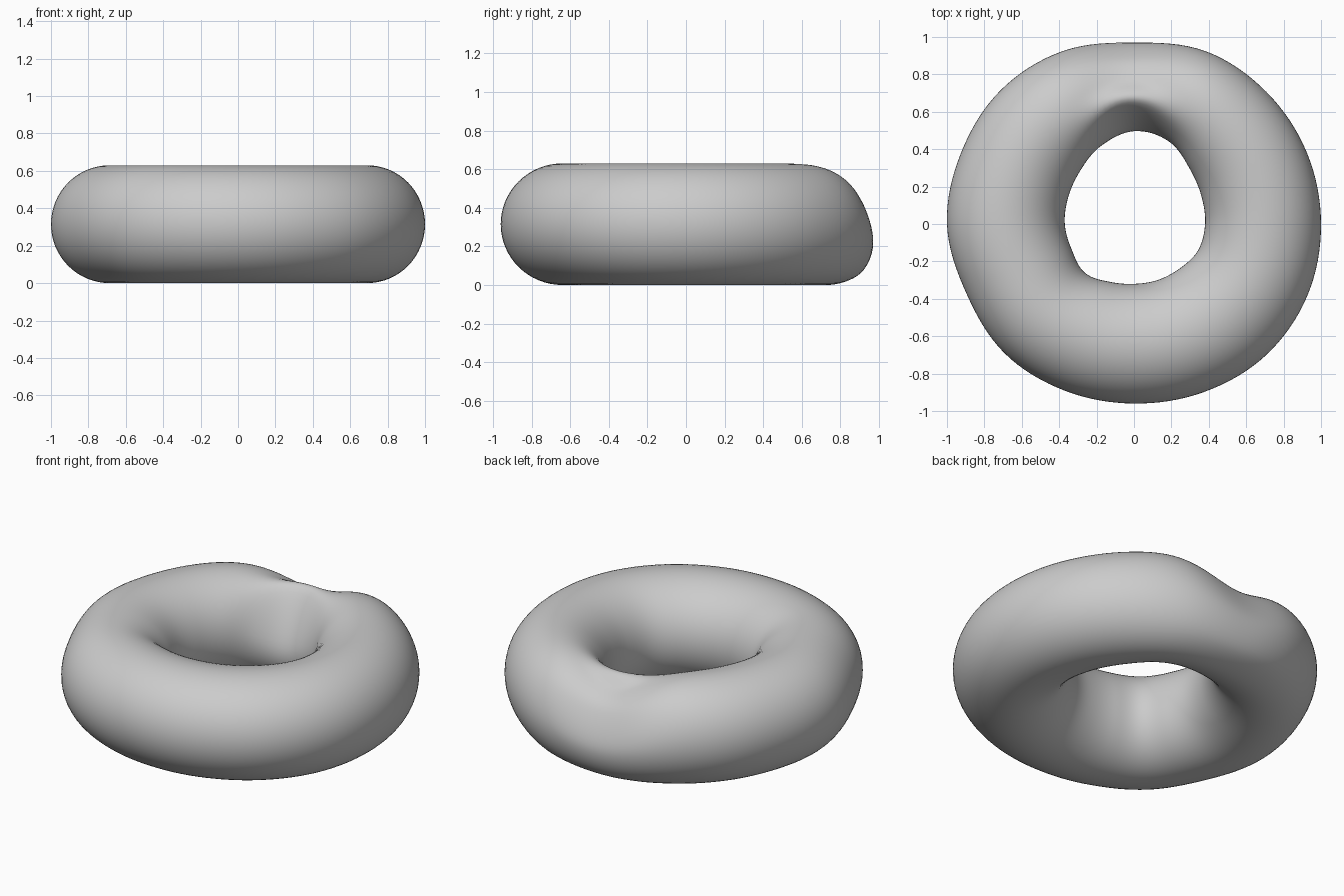
import bpy, bmesh
from math import sin, cos, pi, exp, floor

if "Cube" in bpy.data.objects:
    bpy.data.objects.remove(bpy.data.objects["Cube"])

HEIGHT = 0.63
N_RING, N_TUBE = 128, 64

# outer and inner radius, every 22.5 degrees starting at +x
outer = [1.0, 1.0, 1.0, 1.0, .97, 1.0, 1.01, 1.0,
         1.0, .97, .978, .965, .96, .973, .995, 1.003]
inner = [.38, .39, .42, .48, .50, .455, .405, .38,
         .37, .36, .37, .335, .32, .325, .34, .37]
# dented cross-section at the back: fraction across the tube, and height
dent_u = [1.0, .82, .57, .32, 0.0, .11, .47, .86]
dent_z = [.23, .43, .52, .57, .26, .07, .0, .06]


def loop_spline(values, s):
    """Periodic smooth interpolation, s in 0..1."""
    n = len(values)
    s = s * n
    i = floor(s)
    f = s - i
    a, b, c, d = (values[(i + k) % n] for k in (-1, 0, 1, 2))
    return b + .5 * f * (c - a + f * (2*a - 5*b + 4*c - d + f * (3*(b - c) + d - a)))


# ring with an uneven hole and a dented back
bm = bmesh.new()
rings = []
for i in range(N_RING):
    phi = 2 * pi * i / N_RING
    ro, ri = loop_spline(outer, i / N_RING), loop_spline(inner, i / N_RING)
    w = exp(-((phi - 1.62) / .36) ** 2)
    ring = []
    for j in range(N_TUBE):
        t = 2 * pi * j / N_TUBE
        u = .5 + .5 * cos(t)
        z = HEIGHT * (.5 + .5 * sin(t))
        u += w * (loop_spline(dent_u, j / N_TUBE) - u)
        z += w * (loop_spline(dent_z, j / N_TUBE) - z)
        r = ri + (ro - ri) * u
        ring.append(bm.verts.new((r * cos(phi), r * sin(phi), max(z, 0))))
    rings.append(ring)

for i in range(N_RING):
    a, b = rings[i], rings[(i + 1) % N_RING]
    for j in range(N_TUBE):
        k = (j + 1) % N_TUBE
        bm.faces.new((a[j], b[j], b[k], a[k])).smooth = True
bmesh.ops.recalc_face_normals(bm, faces=bm.faces)

mesh = bpy.data.meshes.new("dented_ring")
bm.to_mesh(mesh)
bm.free()
bpy.context.collection.objects.link(bpy.data.objects.new("dented_ring", mesh))
